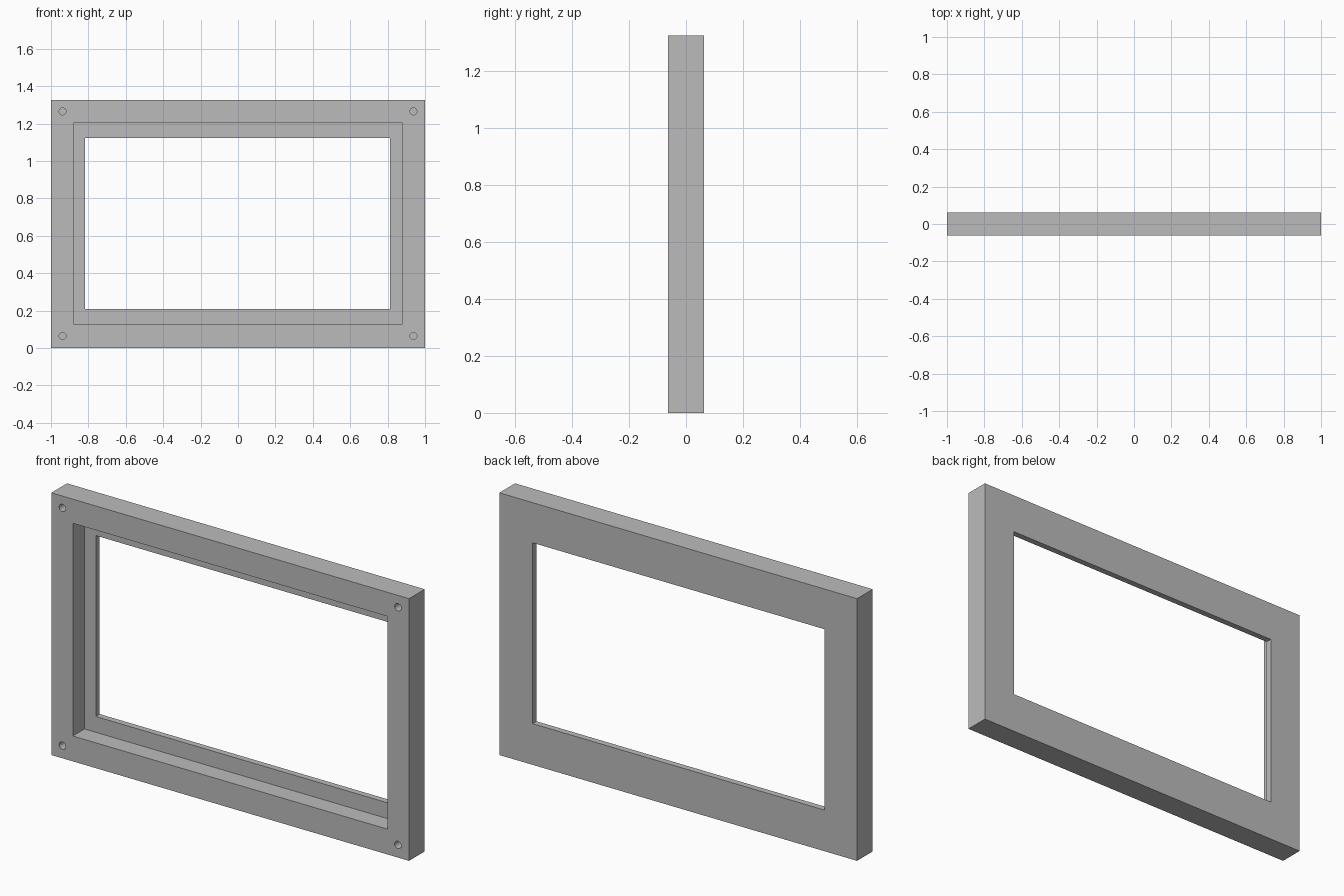
import bpy
import math

cube = bpy.data.objects.get("Cube")
if cube:
    bpy.data.objects.remove(cube, do_unlink=True)

HEIGHT, FRONT, BACK = 1.325, -0.0625, 0.0625
LIP_FRONT = 0.031      # front plane of the thin retaining lip
HOLE_DEPTH = 0.094

grey = bpy.data.materials.new("plain grey")
grey.use_nodes = True
colour = (0.5, 0.5, 0.5, 1)
grey.diffuse_color = colour
grey.node_tree.nodes["Principled BSDF"].inputs["Base Color"].default_value = colour


def box(name, x, y, z):
    """Box spanning the given (min, max) ranges."""
    spans = (x, y, z)
    bpy.ops.mesh.primitive_cube_add(size=1, location=[(a + b) / 2 for a, b in spans])
    obj = bpy.context.object
    obj.name = name
    obj.scale = [b - a for a, b in spans]
    bpy.ops.object.transform_apply(location=True, rotation=False, scale=True)
    obj.data.materials.append(grey)
    return obj


def cut(target, cutter):
    """Subtract the cutter from the target, then discard it."""
    mod = target.modifiers.new("cut", "BOOLEAN")
    mod.operation = "DIFFERENCE"
    mod.solver = "EXACT"
    mod.object = cutter
    bpy.ops.object.select_all(action="DESELECT")
    target.select_set(True)
    bpy.context.view_layer.objects.active = target
    bpy.ops.object.modifier_apply(modifier=mod.name)
    bpy.data.objects.remove(cutter, do_unlink=True)


# Outer frame slab
frame = box("bezel_frame", (-1, 1), (FRONT, BACK), (0, HEIGHT))

# Panel recess from the front, leaving a lip at the back
cut(frame, box("recess_cutter", (-0.88, 0.88), (FRONT - 0.1, LIP_FRONT), (0.128, 1.203)))

# Window opening through the lip
cut(frame, box("window_cutter", (-0.817, 0.814), (FRONT - 0.1, BACK + 0.1), (0.208, 1.122)))

# Blind screw holes in the four front corners
for x in (-0.938, 0.938):
    for z in (0.064, HEIGHT - 0.06):
        bpy.ops.mesh.primitive_cylinder_add(
            vertices=32, radius=0.0185, depth=2 * HOLE_DEPTH,
            location=(x, FRONT, z), rotation=(math.pi / 2, 0, 0))
        hole = bpy.context.object
        hole.name = "screw_hole_cutter"
        hole.data.materials.append(grey)
        cut(frame, hole)

# Crisp flat faces with smooth hole walls
frame.select_set(True)
bpy.context.view_layer.objects.active = frame
bpy.ops.object.shade_smooth_by_angle(angle=math.radians(30))
